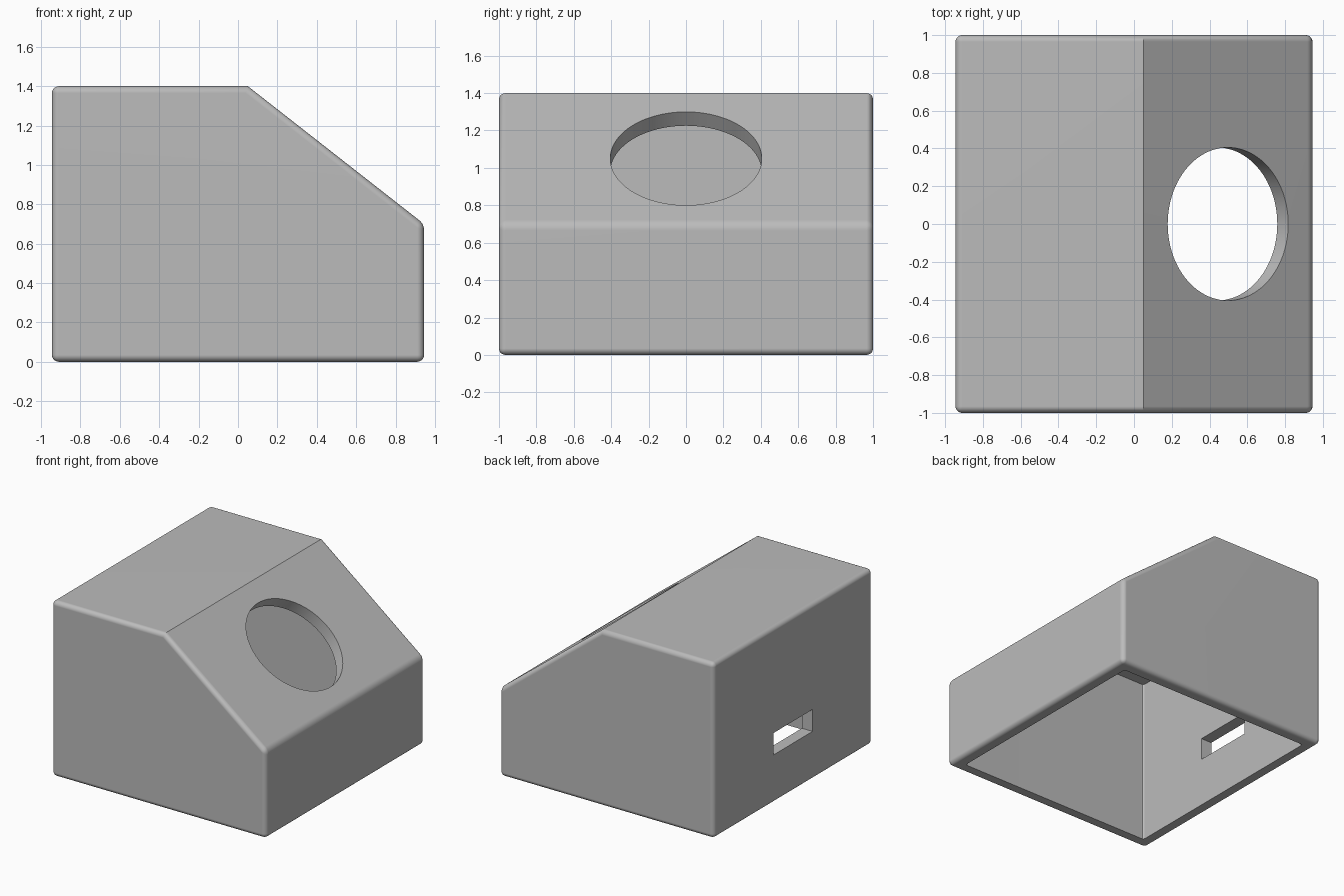
import bpy, bmesh, math
from mathutils import Matrix, Vector

HALF_X, HALF_Y, HEIGHT = 0.945, 1.0, 1.4
RIDGE_X, LOW_Z = 0.05, 0.7
WALL, ROUND = 0.094, 0.035

if "Cube" in bpy.data.objects:
    bpy.data.objects.remove(bpy.data.objects["Cube"])

grey = bpy.data.materials.new("light grey")
grey.use_nodes = True
colour = (0.5, 0.5, 0.5, 1)
grey.diffuse_color = colour
grey.node_tree.nodes["Principled BSDF"].inputs["Base Color"].default_value = colour

slope = Vector((HALF_X - RIDGE_X, 0, LOW_Z - HEIGHT))
normal = Vector((-slope.z, 0, slope.x)).normalized()


def add_object(name, bm):
    bmesh.ops.recalc_face_normals(bm, faces=bm.faces)
    mesh = bpy.data.meshes.new(name)
    bm.to_mesh(mesh)
    bm.free()
    mesh.materials.append(grey)
    obj = bpy.data.objects.new(name, mesh)
    bpy.context.collection.objects.link(obj)
    return obj


def wedge(inset, bottom):
    """Five-sided side profile, moved inwards by inset and extruded along y."""
    level = RIDGE_X * normal.x + HEIGHT * normal.z - inset
    side, top = HALF_X - inset, HEIGHT - inset
    profile = [(-side, bottom), (side, bottom),
               (side, (level - side * normal.x) / normal.z),
               ((level - top * normal.z) / normal.x, top), (-side, top)]
    depth = HALF_Y - inset
    bm = bmesh.new()
    face = bm.faces.new([bm.verts.new((x, -depth, z)) for x, z in profile])
    new = bmesh.ops.extrude_face_region(bm, geom=[face], use_keep_orig=True)
    verts = [v for v in new["geom"] if isinstance(v, bmesh.types.BMVert)]
    bmesh.ops.translate(bm, verts=verts, vec=(0, 2 * depth, 0))
    return bm


def cut(target, cutter):
    cutter.hide_render = True
    mod = target.modifiers.new("cut", 'BOOLEAN')
    mod.object = cutter
    mod.operation = 'DIFFERENCE'
    mod.solver = 'EXACT'
    bpy.ops.object.modifier_apply(modifier=mod.name)
    bpy.data.objects.remove(cutter)


# Outer housing: every edge rounded except the ridge above the slope
bm = wedge(0, 0)
edges = [e for e in bm.edges
         if not all(abs(v.co.x - RIDGE_X) < 0.001 for v in e.verts)]
bmesh.ops.bevel(bm, geom=edges, offset=ROUND, segments=5, profile=0.5,
                affect='EDGES', clamp_overlap=True)
housing = add_object("housing", bm)
bpy.context.view_layer.objects.active = housing
housing.select_set(True)

# Hollow inside, open at the bottom, with softened upright corners
bm = wedge(WALL, -0.2)
upright = [e for e in bm.edges
           if abs(e.verts[0].co.x - e.verts[1].co.x) < 0.001
           and abs(e.verts[0].co.y - e.verts[1].co.y) < 0.001]
bmesh.ops.bevel(bm, geom=upright, offset=0.02, segments=3, profile=0.5,
                affect='EDGES')
cut(housing, add_object("cavity_cutter", bm))

# Round opening through the sloping panel
bm = bmesh.new()
centre = Vector((RIDGE_X, 0, HEIGHT)) + slope / 2
tilt = Matrix.Rotation(math.atan2(normal.x, normal.z), 4, 'Y')
bmesh.ops.create_cone(bm, cap_ends=True, segments=96, radius1=0.405,
                      radius2=0.405, depth=0.5,
                      matrix=Matrix.Translation(centre) @ tilt)
cut(housing, add_object("round_cutter", bm))

# Cable slot through the tall wall
bm = bmesh.new()
bmesh.ops.create_cube(bm, size=1, matrix=Matrix.Translation((-HALF_X, 0, 0.473))
                      @ Matrix.Diagonal((0.4, 0.49, 0.175, 1)))
cut(housing, add_object("slot_cutter", bm))

# Smooth roundings with flat panels
bpy.ops.object.shade_smooth_by_angle(angle=math.radians(30))
weighted = housing.modifiers.new("flat panels", 'WEIGHTED_NORMAL')
weighted.keep_sharp = True
